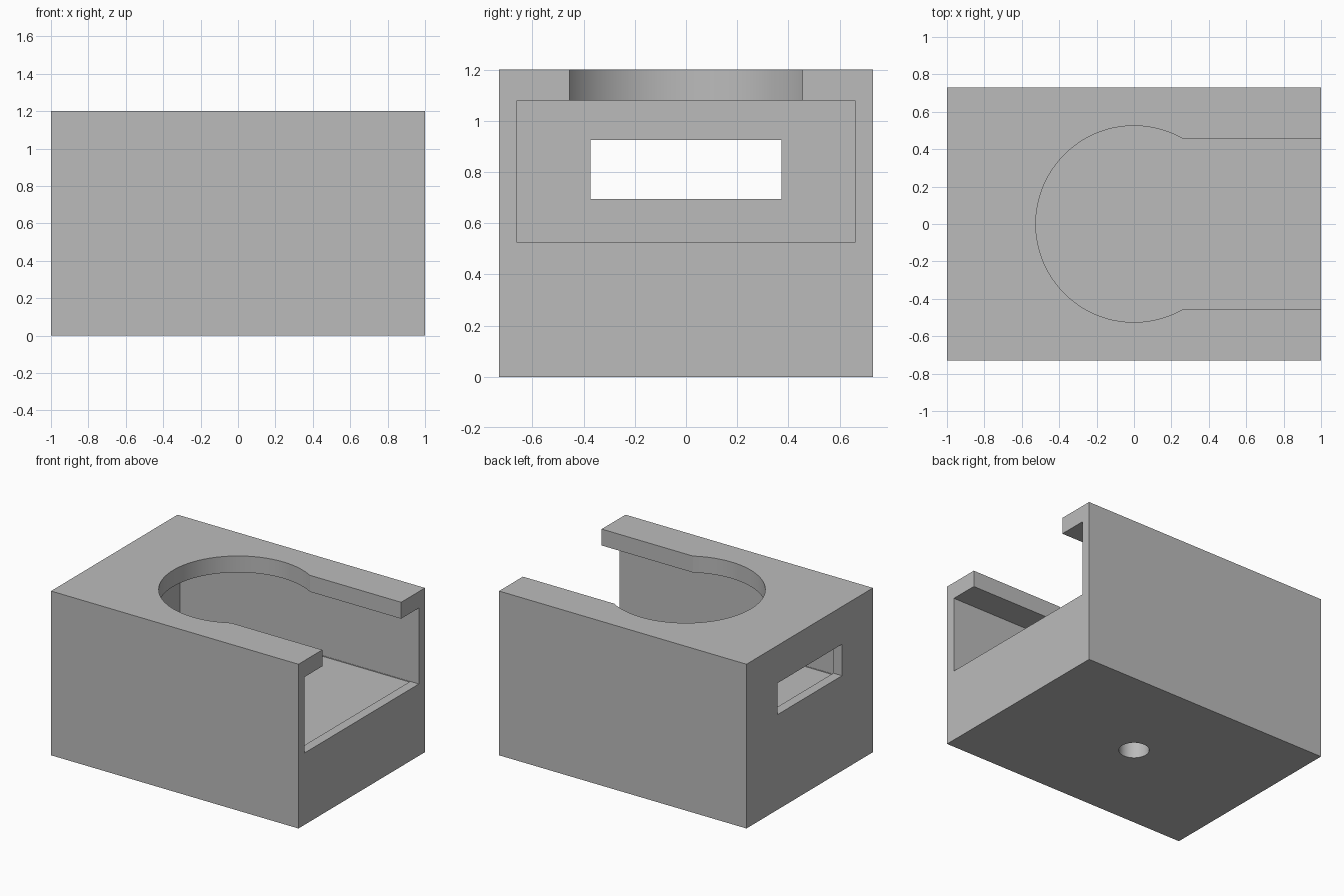
import bpy
import bmesh
from math import asin, cos, sin, pi

cube = bpy.data.objects.get("Cube")
if cube:
    bpy.data.objects.remove(cube, do_unlink=True)

HALF_X, HALF_Y, HEIGHT = 1.0, 0.73, 1.2
WALL = 0.07
FLOOR, CEILING = 0.525, 1.08

grey = bpy.data.materials.new("plain_grey")
grey.use_nodes = True
colour = (0.5, 0.5, 0.5, 1)
grey.diffuse_color = colour
grey.node_tree.nodes["Principled BSDF"].inputs["Base Color"].default_value = colour


def prism(name, outline, z0, z1):
    """Extrude a plan outline from z0 up to z1."""
    bm = bmesh.new()
    base = bm.faces.new([bm.verts.new((x, y, z0)) for x, y in outline])
    top = bmesh.ops.extrude_face_region(bm, geom=[base])["geom"]
    verts = [v for v in top if isinstance(v, bmesh.types.BMVert)]
    bmesh.ops.translate(bm, verts=verts, vec=(0, 0, z1 - z0))
    bmesh.ops.recalc_face_normals(bm, faces=bm.faces)
    mesh = bpy.data.meshes.new(name)
    bm.to_mesh(mesh)
    bm.free()
    mesh.materials.append(grey)
    obj = bpy.data.objects.new(name, mesh)
    bpy.context.collection.objects.link(obj)
    return obj


def rect(x0, x1, half_y):
    return [(x0, -half_y), (x1, -half_y), (x1, half_y), (x0, half_y)]


def arc(radius, start, end, steps):
    angles = [start + (end - start) * i / steps for i in range(steps + 1)]
    return [(radius * cos(a), radius * sin(a)) for a in angles]


def cut(target, cutter):
    cutter.hide_render = True
    mod = target.modifiers.new("cut", "BOOLEAN")
    mod.operation = "DIFFERENCE"
    mod.solver = "EXACT"
    mod.object = cutter
    bpy.context.view_layer.objects.active = target
    bpy.ops.object.modifier_apply(modifier=mod.name)
    bpy.data.objects.remove(cutter, do_unlink=True)


# Solid outer block
housing = prism("housing", rect(-HALF_X, HALF_X, HALF_Y), 0, HEIGHT)

# Inner bay, open at the +x end, with a shallow sunken floor behind a lip
inner = HALF_X - WALL
cut(housing, prism("bay_cutter", rect(-inner, 1.2, HALF_Y - WALL), FLOOR, CEILING))
cut(housing, prism("floor_cutter", rect(-inner, inner, HALF_Y - WALL - 0.002),
                   FLOOR - 0.005, FLOOR + 0.1))

# Keyhole opening in the roof: round hole running out into a slot
RADIUS, SLOT = 0.525, 0.455
a = asin(SLOT / RADIUS)
keyhole = arc(RADIUS, a, 2 * pi - a, 90) + [(1.2, -SLOT), (1.2, SLOT)]
cut(housing, prism("keyhole_cutter", keyhole, CEILING - 0.1, HEIGHT + 0.1))

# Window through the closed end wall
cut(housing, prism("window_cutter", rect(-1.2, -0.8, 0.373), 0.695, 0.925))

# Blind round socket in the underside
cut(housing, prism("socket_cutter", arc(0.1, 0, 2 * pi * 47 / 48, 47), -0.1, 0.4))

# Smooth the round walls, keep the corners crisp
bpy.ops.object.select_all(action="DESELECT")
housing.select_set(True)
bpy.context.view_layer.objects.active = housing
bpy.ops.object.shade_smooth_by_angle(angle=pi / 9)
